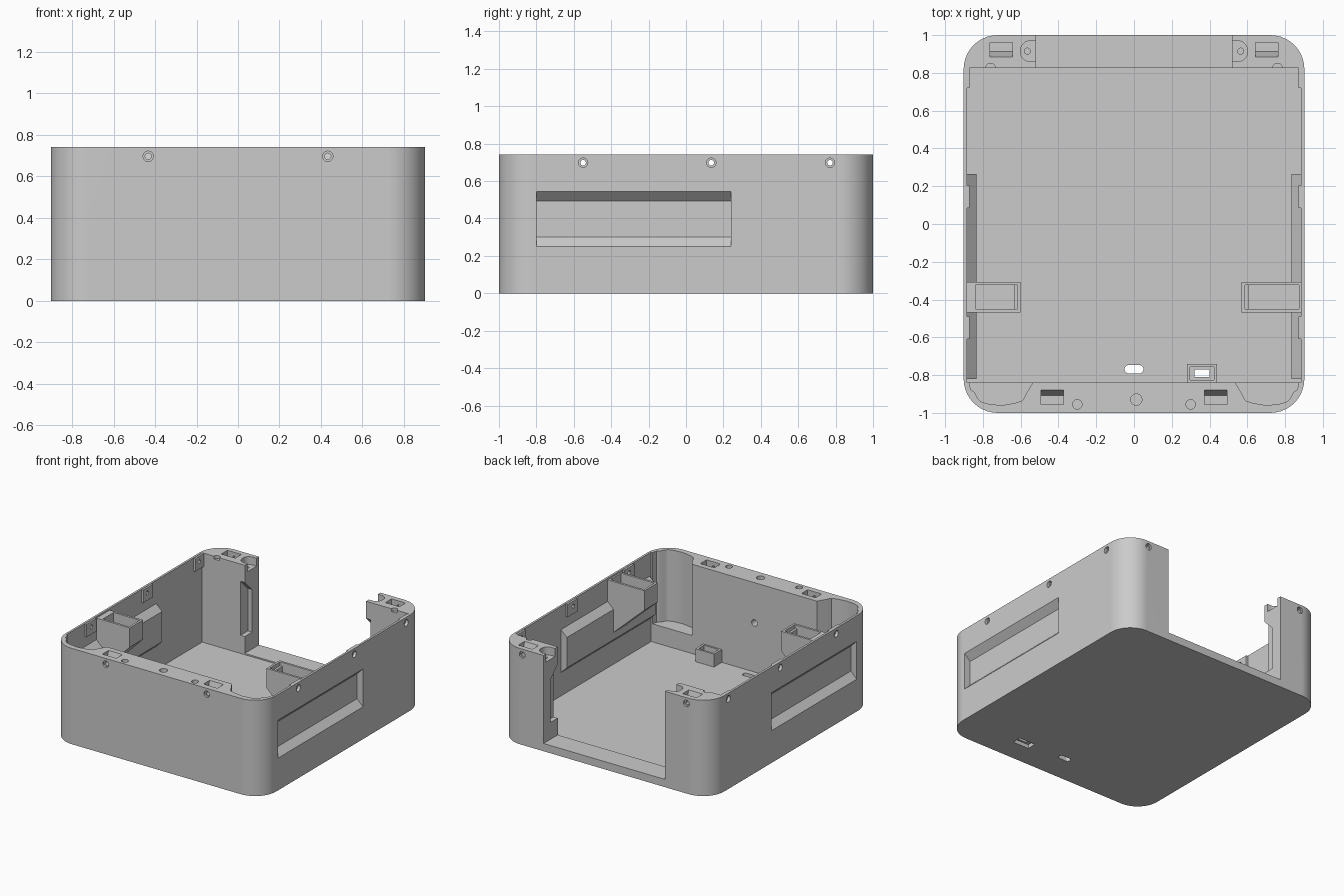
import bpy, bmesh, math
from mathutils import Vector

if "Cube" in bpy.data.objects:
    bpy.data.objects.remove(bpy.data.objects["Cube"], do_unlink=True)

GREY = (0.6, 0.6, 0.6, 1)
grey = bpy.data.materials.new("plain grey")
grey.use_nodes = True
grey.diffuse_color = GREY
grey.node_tree.nodes["Principled BSDF"].inputs["Base Color"].default_value = GREY

TOP, FLOOR = 0.742, 0.05
PLACE = {"x": lambda u, v, w: (w, u, v),
         "y": lambda u, v, w: (u, w, v),
         "z": lambda u, v, w: (u, v, w)}


def prism(name, outline, a, b, axis="z"):
    """Extrude a flat outline from a to b along an axis."""
    bm = bmesh.new()
    low = [bm.verts.new(PLACE[axis](u, v, a)) for u, v in outline]
    high = [bm.verts.new(PLACE[axis](u, v, b)) for u, v in outline]
    bm.faces.new(low)
    bm.faces.new(high)
    n = len(low)
    for i in range(n):
        j = (i + 1) % n
        bm.faces.new((low[i], low[j], high[j], high[i]))
    bmesh.ops.recalc_face_normals(bm, faces=bm.faces)
    mesh = bpy.data.meshes.new(name)
    bm.to_mesh(mesh)
    bm.free()
    mesh.materials.append(grey)
    ob = bpy.data.objects.new(name, mesh)
    bpy.context.collection.objects.link(ob)
    return ob


def box(name, x0, x1, y0, y1, z0, z1):
    return prism(name, [(x0, y0), (x1, y0), (x1, y1), (x0, y1)], z0, z1)


def rounded(hw, hh, r, steps=10, cx=0, cy=0):
    """Rounded rectangle outline; equal sizes give a circle."""
    pts = []
    for q, (sx, sy) in enumerate([(1, 1), (-1, 1), (-1, -1), (1, -1)]):
        for i in range(steps + 1):
            t = math.pi / 2 * (q + i / steps)
            p = (cx + sx * (hw - r) + r * math.cos(t), cy + sy * (hh - r) + r * math.sin(t))
            if not pts or (Vector(p) - Vector(pts[-1])).length > 1e-5:
                pts.append(p)
    if (Vector(pts[0]) - Vector(pts[-1])).length < 1e-5:
        pts.pop()
    return pts


def disc(cx, cy, r):
    return rounded(r, r, r, 5, cx, cy)


def flip(s, pts):
    return [(s * u, v) for u, v in pts]


body = prism("enclosure_body", rounded(0.902, 1.0, 0.18), 0, TOP)


def combine(tool, operation):
    tool.hide_render = True
    mod = body.modifiers.new("combine", "BOOLEAN")
    mod.operation, mod.solver, mod.object = operation, "EXACT", tool
    bpy.context.view_layer.objects.active = body
    bpy.ops.object.modifier_apply(modifier=mod.name)
    bpy.data.objects.remove(tool, do_unlink=True)


def cut(tool):
    combine(tool, "DIFFERENCE")


def add(tool):
    combine(tool, "UNION")


# Main cavity and the opening in the back wall
cut(box("cavity", -0.885, 0.885, -0.838, 0.826, FLOOR, 1))
cut(box("back_opening", -0.52, 0.52, 0.8, 1.1, FLOOR + 0.01, 1))

for s in (-1, 1):
    # Front corner hollows, above a low ledge
    hollow = [(0.535, -0.838), (0.572, -0.9), (0.59, -0.935), (0.63, -0.948), (0.7, -0.96),
              (0.77, -0.953), (0.81, -0.94), (0.826, -0.925), (0.845, -0.89), (0.865, -0.875),
              (0.873, -0.838), (0.873, -0.8), (0.535, -0.8)]
    cut(prism("corner_hollow", flip(s, hollow), 0.19, 1))

    # Inward bulge of the side grip
    bulge = [(0.892, 0.225), (0.835, 0.28), (0.835, 0.515), (0.892, 0.57)]
    add(prism("grip_bulge", flip(s, bulge), -0.82, 0.265, "y"))

    # Hopper box on the inner side wall, with a stepped pocket
    inner, outer = (0.57, 0.873) if s > 0 else (0.6, 0.84)
    hopper = [(0.892, 0.73), (inner, 0.73), (inner, 0.58), (0.842, 0.33), (0.892, 0.33)]
    add(prism("hopper", flip(s, hopper), -0.468, -0.306, "y"))
    pocket = [(outer, 0.8), (inner + 0.017, 0.8), (inner + 0.017, 0.7),
              (inner + 0.036, 0.7), (inner + 0.036, 0.635), (outer, 0.635)]
    cut(prism("hopper_pocket", flip(s, pocket), -0.451, -0.323, "y"))

    # Thickened pads and screw holes in the side wall
    for y in (-0.55, 0.145, 0.78):
        x0, x1 = sorted((s * 0.87, s * 0.893))
        add(box("screw_pad", x0, x1, y - 0.06, y + 0.06, 0.64, TOP - 0.003))
    for y in (-0.55, 0.135, 0.77):
        a, b = sorted((s * 0.8, s * 0.95))
        cut(prism("side_screw", disc(y, 0.698, 0.015), a, b, "x"))
        a, b = sorted((s * 0.88, s * 0.95))
        cut(prism("side_counterbore", disc(y, 0.698, 0.025), a, b, "x"))

    # Side grip recess
    recess = [(0.952, 0.2), (0.852, 0.3), (0.852, 0.493), (0.952, 0.593)]
    cut(prism("grip_recess", flip(s, recess), -0.8, 0.24, "y"))

    # Nut pockets and screw holes of the front wall and back posts
    for x, side, y0, y1 in ((0.433, -1, 0.88, 0.955), (0.703, 1, 0.885, 0.96)):
        nut = [(side * y0, 0.8), (side * y0, TOP), (side * (y0 + 0.027), 0.65),
               (side * y1, 0.65), (side * y1, 0.8)]
        a, b = sorted((s * (x - 0.06), s * (x + 0.06)))
        cut(prism("nut_pocket", nut, a, b, "x"))
        a, b = sorted((side * 0.94, side * 1.05))
        cut(prism("end_screw", disc(s * x, 0.697, 0.015), a, b, "y"))
        a, b = sorted((side * 0.985, side * 1.05))
        cut(prism("end_counterbore", disc(s * x, 0.697, 0.025), a, b, "y"))

    # Back posts: screw seat, and a groove with a sloped top in the inner edge
    cut(prism("post_seat", rounded(0.08, 0.055, 0.05, 8, s * 0.52, 0.915), 0.68, 1))
    cut(prism("post_screw", disc(s * 0.565, 0.915, 0.016), 0.6, 0.9))
    groove = [(0.8, 0.19), (0.915, 0.19), (0.915, 0.52), (0.8, 0.635)]
    a, b = sorted((s * 0.5, s * 0.557))
    cut(prism("post_groove", groove, a, b, "x"))
    cut(prism("post_peg_hole", disc(s * 0.76, 0.826, 0.025), 0.72, 1))
    cut(prism("front_peg_hole", disc(s * 0.3, -0.955, 0.025), 0.68, 1))

# Centre hole in the front wall, from the top and from inside
cut(prism("front_centre_hole", disc(0.012, -0.93, 0.03), 0.66, 1))
cut(prism("sensor_hole", disc(0, 0.43, 0.025), -0.9, -0.8, "y"))

# Socket on the floor and the floor slots
add(box("floor_socket", 0.28, 0.44, -0.842, -0.742, 0.04, 0.15))
cut(box("socket_pocket", 0.297, 0.423, -0.825, -0.757, 0.06, 0.3))
cut(box("socket_slot", 0.32, 0.4, -0.81, -0.77, -0.1, 0.2))
cut(box("socket_underside", 0.29, 0.43, -0.825, -0.752, -0.1, 0.03))
cut(prism("floor_slot", rounded(0.05, 0.022, 0.022, 6, 0, -0.769), -0.1, 0.2))

# Soft corners, crisp edges, even shading on flat walls
bpy.ops.object.select_all(action="DESELECT")
body.select_set(True)
bpy.context.view_layer.objects.active = body
bpy.ops.object.shade_smooth_by_angle(angle=math.radians(30))
body.modifiers.new("even_shading", "WEIGHTED_NORMAL").keep_sharp = True
